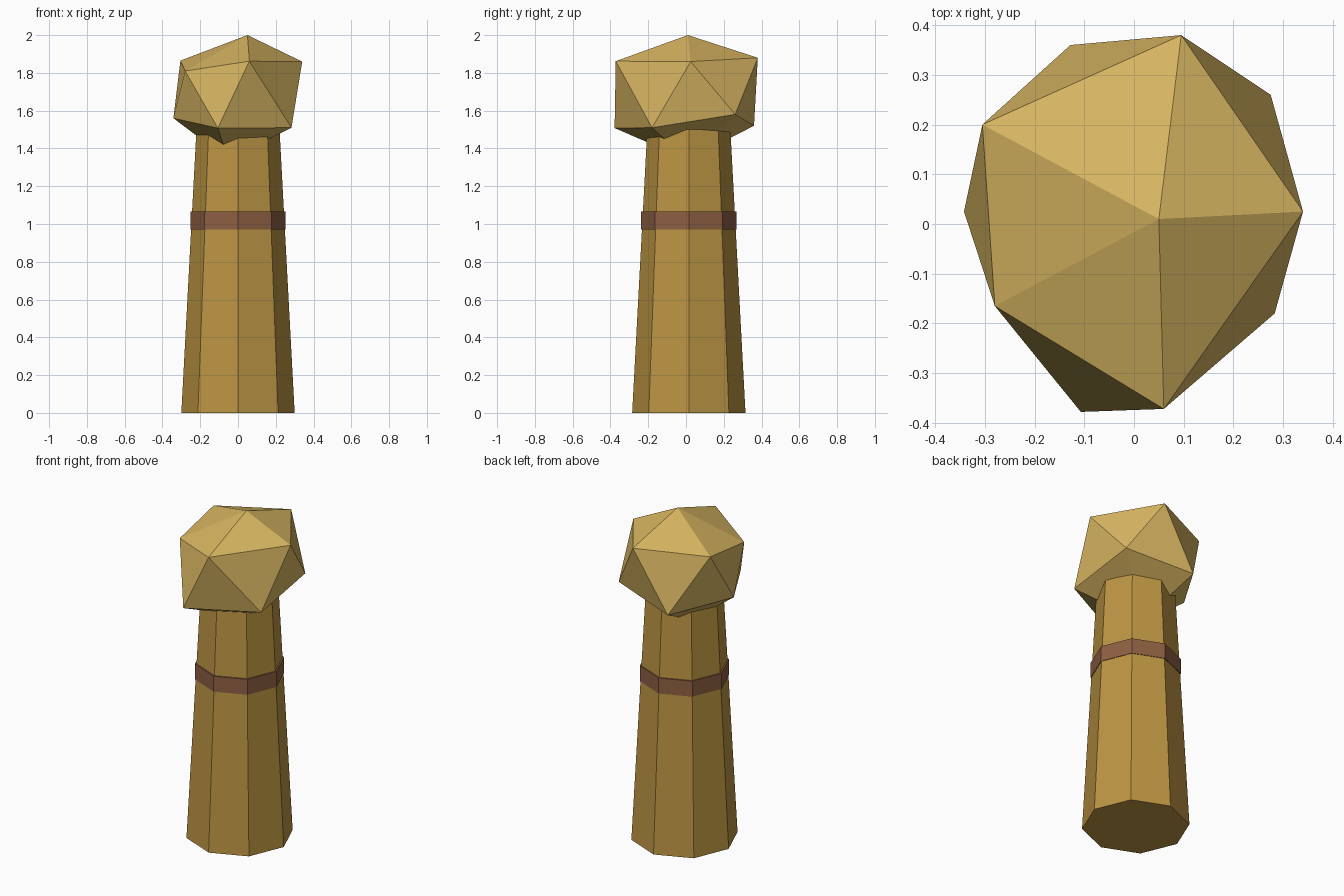
import bpy
import bmesh
from mathutils import Matrix, Vector

if "Cube" in bpy.data.objects:
    bpy.data.objects.remove(bpy.data.objects["Cube"])

CENTRE_Y = 0.015


def finish(name, bm, color):
    bmesh.ops.recalc_face_normals(bm, faces=bm.faces[:])
    mesh = bpy.data.meshes.new(name)
    bm.to_mesh(mesh)
    bm.free()
    mat = bpy.data.materials.new(name + "_color")
    mat.diffuse_color = (*color, 1)
    mat.use_nodes = True
    mat.node_tree.nodes["Principled BSDF"].inputs["Base Color"].default_value = mat.diffuse_color
    mesh.materials.append(mat)
    obj = bpy.data.objects.new(name, mesh)
    bpy.context.collection.objects.link(obj)
    return obj


def octagon_part(name, r_bottom, r_top, z0, z1, color):
    bm = bmesh.new()
    bmesh.ops.create_cone(bm, cap_ends=True, segments=8, radius1=r_bottom,
                          radius2=r_top, depth=z1 - z0,
                          matrix=Matrix.Translation((0, CENTRE_Y, (z0 + z1) / 2)))
    return finish(name, bm, color)


# Tapered eight-sided handle and the straight band around it
octagon_part("handle", 0.30, 0.22, 0.0, 1.5, (0.50, 0.30, 0.055))
octagon_part("band", 0.252, 0.252, 0.97, 1.065, (0.27, 0.115, 0.055))

# Head: an uneven twenty-sided lump (top, upper ring, lower ring, bottom)
top = (0.05, 0.01, 2.0)
upper = [(0.34, 0.025, 1.86), (0.095, 0.38, 1.88), (-0.305, 0.20, 1.865),
         (-0.28, -0.165, 1.81), (0.06, -0.372, 1.862)]
lower = [(0.275, 0.26, 1.58), (-0.128, 0.36, 1.52), (-0.342, 0.025, 1.56),
         (-0.107, -0.378, 1.508), (0.283, -0.18, 1.51)]
bottom = (-0.05, 0.01, 1.34)

bm = bmesh.new()
t, b = bm.verts.new(top), bm.verts.new(bottom)
up = [bm.verts.new(Vector(p)) for p in upper]
low = [bm.verts.new(Vector(p)) for p in lower]
for i in range(5):
    j = (i + 1) % 5
    bm.faces.new((t, up[i], up[j]))
    bm.faces.new((up[i], low[i], up[j]))
    bm.faces.new((low[i], low[j], up[j]))
    bm.faces.new((b, low[j], low[i]))
finish("head", bm, (0.68, 0.46, 0.12))
